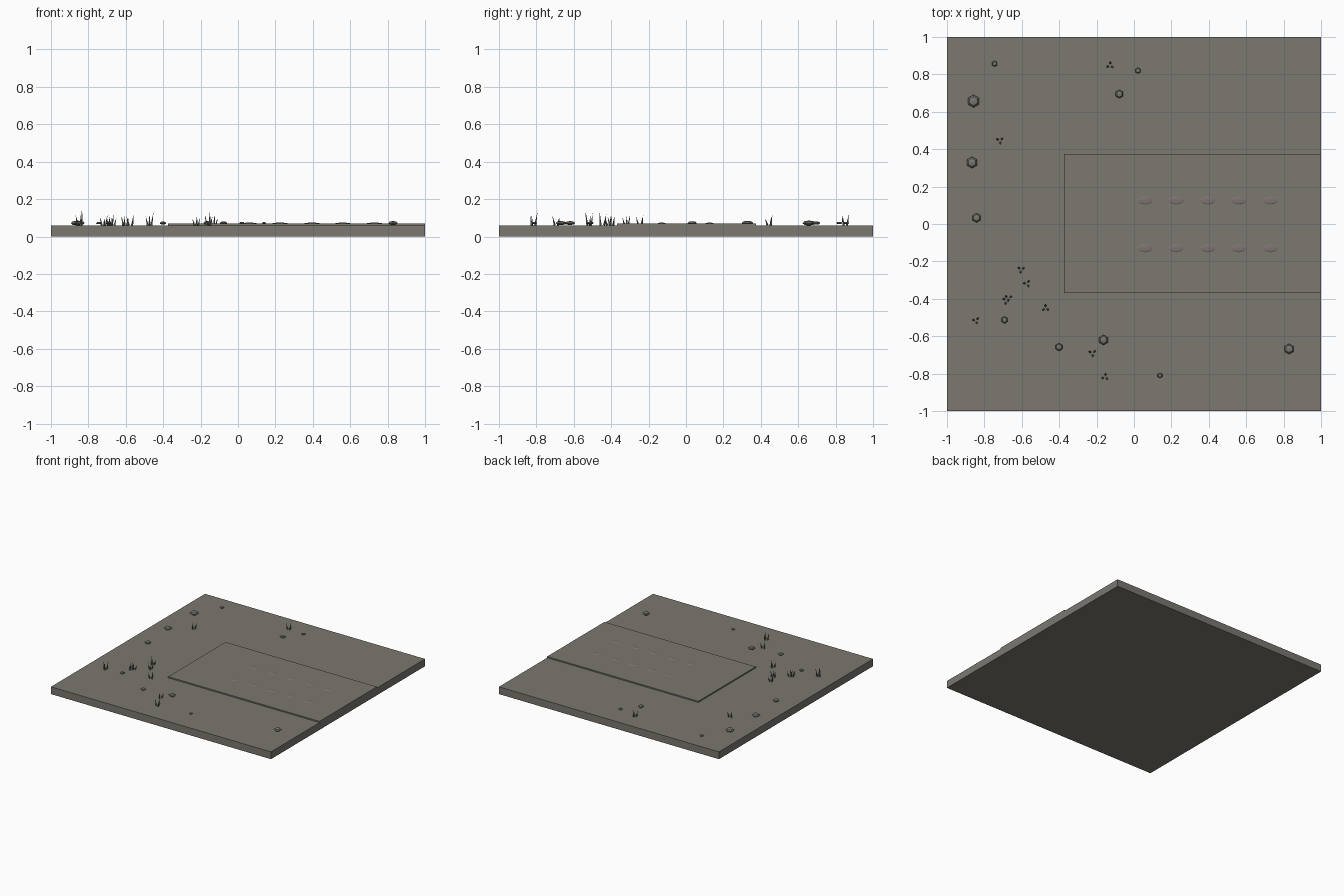
import bpy, math, random
from mathutils import Vector

if "Cube" in bpy.data.objects:
    bpy.data.objects.remove(bpy.data.objects["Cube"])

random.seed(4)


def material(name, rgb):
    m = bpy.data.materials.new(name)
    m.diffuse_color = (*rgb, 1)
    m.use_nodes = True
    m.node_tree.nodes["Principled BSDF"].inputs["Base Color"].default_value = m.diffuse_color
    return m


STONE = material("warm grey", (0.20, 0.185, 0.163))
MARK = material("rosy grey", (0.20, 0.172, 0.163))


def finish(name, mat):
    ob = bpy.context.object
    ob.name = name
    ob.data.materials.append(mat)
    return ob


def box(name, x0, x1, y0, y1, z0, z1):
    bpy.ops.mesh.primitive_cube_add(
        size=1, location=((x0 + x1) / 2, (y0 + y1) / 2, (z0 + z1) / 2))
    bpy.context.object.scale = (x1 - x0, y1 - y0, z1 - z0)
    return finish(name, STONE)


def blob(name, loc, scale, segs, rings, mat):
    bpy.ops.mesh.primitive_uv_sphere_add(segments=segs, ring_count=rings,
                                         radius=1, location=loc)
    bpy.context.object.scale = scale
    return finish(name, mat)


def blade(base, lean, height, r=0.006):
    tip = Vector((lean[0], lean[1], height))
    bpy.ops.mesh.primitive_cone_add(
        vertices=4, radius1=r, radius2=0, depth=tip.length,
        location=Vector(base) + tip / 2,
        rotation=tip.to_track_quat('Z', 'Y').to_euler())
    finish("grass_blade", STONE)


# ground slab and the raised path that ends on it
box("ground_slab", -1, 1, -1, 1, 0, 0.06)
box("path_end", -0.375, 1, -0.37, 0.375, 0.055, 0.07)

# two rows of faint wheel marks on the path
for x in (0.06, 0.225, 0.395, 0.56, 0.73):
    for y in (0.125, -0.13):
        blob("track_mark", (x, y, 0.0705), (0.042, 0.022, 0.004), 8, 4, MARK)

# scattered flat pebbles: x, y, radius
for x, y, r in [(-0.745, 0.857, 0.016), (-0.858, 0.657, 0.034),
                (-0.866, 0.329, 0.031), (-0.842, 0.033, 0.025),
                (-0.078, 0.695, 0.023), (0.021, 0.82, 0.016),
                (-0.692, -0.513, 0.019), (-0.401, -0.658, 0.021),
                (-0.163, -0.62, 0.027), (0.139, -0.81, 0.014),
                (0.829, -0.668, 0.028)]:
    blob("pebble", (x, y, 0.072), (r, r, r * 0.4), 6, 4, STONE)

# grass tufts of three leaning blades: x, y, height
for x, y, h in [(-0.128, 0.848, 0.06), (-0.717, 0.447, 0.055),
                (-0.605, -0.243, 0.055), (-0.572, -0.318, 0.06),
                (-0.685, -0.41, 0.06), (-0.672, -0.395, 0.055),
                (-0.473, -0.45, 0.07), (-0.845, -0.516, 0.08),
                (-0.222, -0.69, 0.05), (-0.155, -0.818, 0.07)]:
    turn = random.uniform(0, math.tau)
    for k in range(3):
        a = turn + k * math.tau / 3
        d = Vector((math.cos(a), math.sin(a)))
        blade((x + 0.012 * d.x, y + 0.012 * d.y, 0.06), d * 0.012,
              h * (1 - 0.15 * k))
